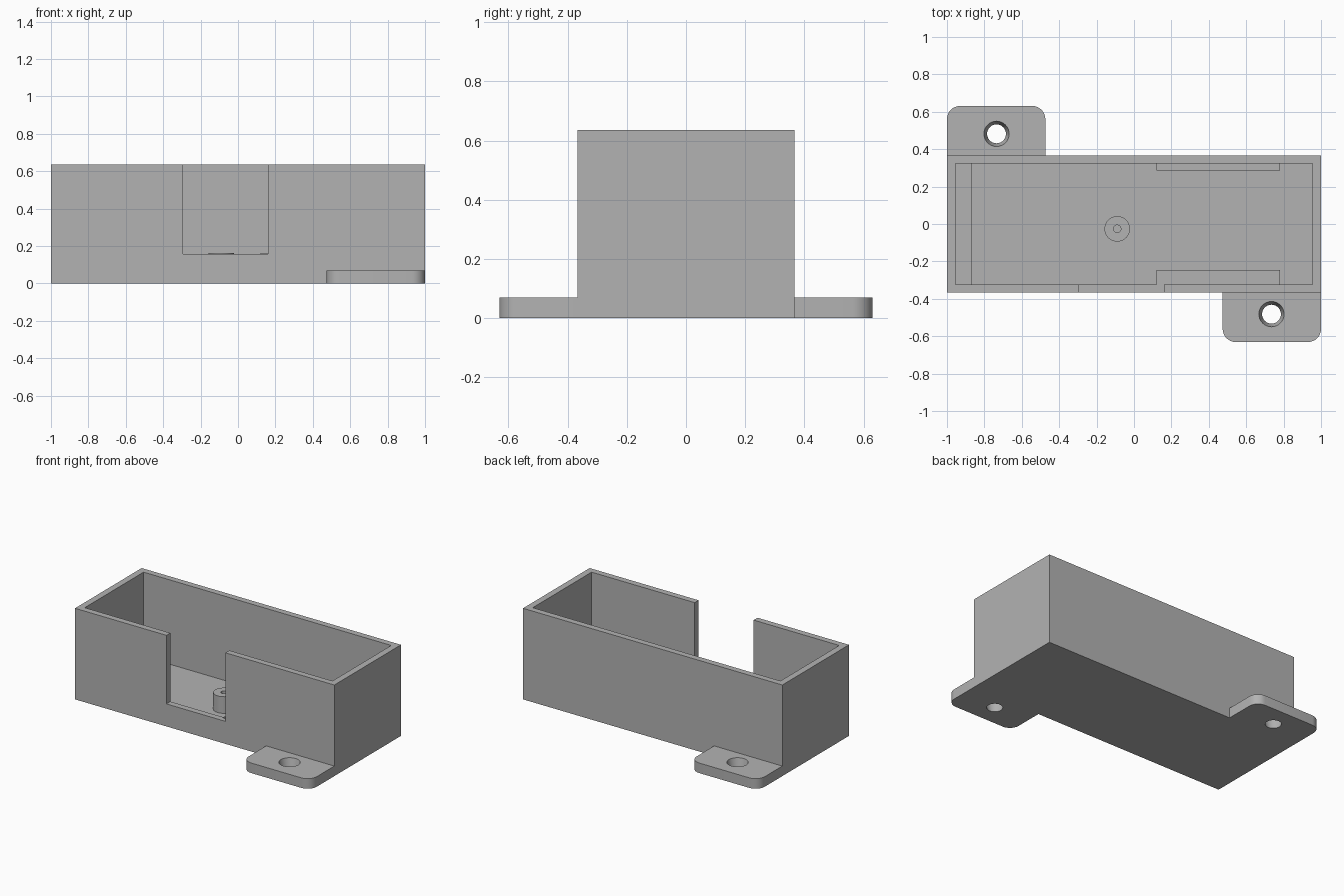
import bpy, bmesh, math

if "Cube" in bpy.data.objects:
    bpy.data.objects.remove(bpy.data.objects["Cube"], do_unlink=True)

grey = bpy.data.materials.new("plain grey")
grey.use_nodes = True
colour = (0.45, 0.45, 0.45, 1)
grey.diffuse_color = colour
grey.node_tree.nodes["Principled BSDF"].inputs["Base Color"].default_value = colour

# Overall sizes
LENGTH, HALF_Y, HEIGHT = 1.0, 0.367, 0.635
WALL, FLOOR, SHELF = 0.045, 0.047, 0.163
IN_X, IN_Y = LENGTH - WALL, HALF_Y - WALL + 0.002
TAB_Y, TAB_Z, TAB_X = 0.631, 0.07, 0.474


def finish(name, bm):
    bmesh.ops.recalc_face_normals(bm, faces=bm.faces[:])
    mesh = bpy.data.meshes.new(name)
    bm.to_mesh(mesh)
    bm.free()
    mesh.materials.append(grey)
    obj = bpy.data.objects.new(name, mesh)
    bpy.context.collection.objects.link(obj)
    return obj


def box(name, x, y, z, round_y=0):
    """Box from (min, max) pairs; round_y = +1/-1 rounds the upright edges on that side."""
    bm = bmesh.new()
    bmesh.ops.create_cube(bm, size=1)
    for v in bm.verts:
        v.co = [a + (b - a) * (c + 0.5) for (a, b), c in zip((x, y, z), v.co)]
    if round_y:
        mid = sum(y) / 2
        edges = [e for e in bm.edges
                 if abs(e.verts[0].co.z - e.verts[1].co.z) > 0.01
                 and (e.verts[0].co.y - mid) * round_y > 0]
        bmesh.ops.bevel(bm, geom=edges, offset=0.07, segments=8,
                        profile=0.5, affect='EDGES')
    return finish(name, bm)


def cone(name, x, y, z, r_low, r_high):
    bm = bmesh.new()
    bmesh.ops.create_cone(bm, cap_ends=True, segments=40, radius1=r_low,
                          radius2=r_high, depth=z[1] - z[0])
    bmesh.ops.translate(bm, verts=bm.verts[:], vec=(x, y, sum(z) / 2))
    return finish(name, bm)


def combine(target, tool, operation):
    """Apply a boolean and remove the tool object."""
    tool.hide_render = True
    mod = target.modifiers.new("combine", 'BOOLEAN')
    mod.operation, mod.object, mod.solver = operation, tool, 'EXACT'
    bpy.context.view_layer.objects.active = target
    bpy.ops.object.modifier_apply(modifier=mod.name)
    bpy.data.objects.remove(tool, do_unlink=True)


# Open case body
case = box("case", (-LENGTH, LENGTH), (-HALF_Y, HALF_Y), (0, HEIGHT))

# Two opposite mounting tabs with tapered screw holes
for s in (1, -1):
    tab = box("tab", sorted((s * TAB_X, s * LENGTH)),
              sorted((-s * (HALF_Y - 0.02), -s * TAB_Y)), (0, TAB_Z), -s)
    combine(case, tab, 'UNION')
    hole = cone("hole", s * 0.735, -s * 0.482, (-0.01, TAB_Z + 0.01), 0.048, 0.07)
    combine(case, hole, 'DIFFERENCE')

# Cavity and front opening
combine(case, box("cavity", (-IN_X, IN_X), (-IN_Y, IN_Y), (FLOOR, 1)), 'DIFFERENCE')
combine(case, box("opening", (-0.295, 0.16), (-0.5, -0.3), (0.157, 1)), 'DIFFERENCE')

# Support ledges inside the walls
sunk = FLOOR - 0.01
for name, x, y in (("end_ledge", (-IN_X - 0.01, -0.87), (-IN_Y - 0.01, IN_Y + 0.01)),
                   ("back_ledge", (0.12, 0.78), (0.285, IN_Y + 0.01)),
                   ("front_ledge", (0.12, 0.78), (-IN_Y - 0.01, -0.245))):
    combine(case, box(name, x, y, (sunk, SHELF)), 'UNION')

# Screw post with a blind pilot hole
combine(case, cone("post", -0.09, -0.026, (sunk, SHELF), 0.068, 0.068), 'UNION')
combine(case, cone("pilot", -0.09, -0.026, (FLOOR, 0.3), 0.02, 0.02), 'DIFFERENCE')

# Smooth round walls, sharp edges elsewhere
bpy.ops.object.select_all(action='DESELECT')
case.select_set(True)
bpy.context.view_layer.objects.active = case
bpy.ops.object.shade_smooth_by_angle(angle=math.radians(30))
